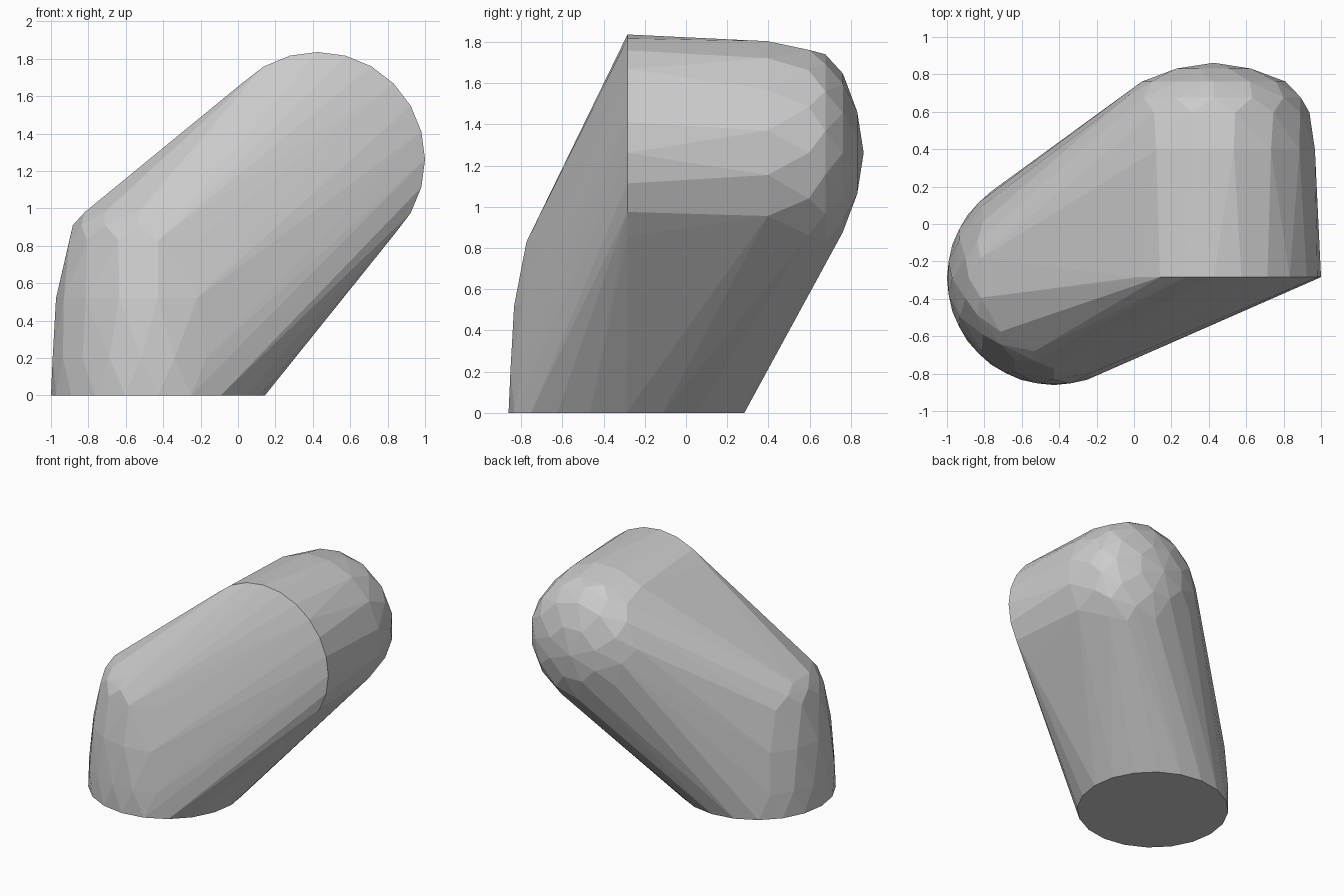
import bpy, bmesh
from math import cos, sin, tau
from mathutils import Vector

if "Cube" in bpy.data.objects:
    bpy.data.objects.remove(bpy.data.objects["Cube"])

bm = bmesh.new()


def dome(origin, axis, u, v, rings):
    """Add rings of points (height, radius, sides) along an axis."""
    for i, (h, r, n) in enumerate(rings):
        for k in range(n):
            a = tau * (k + 0.5 * (i % 2)) / n
            bm.verts.new(origin + axis * h + u * (r * cos(a)) + v * (r * sin(a)))


X, Y, Z = Vector((1, 0, 0)), Vector((0, 1, 0)), Vector((0, 0, 1))

# Upright blunt dome on the ground
dome(Vector((-0.428, -0.289, 0)), Z, X, Y, [
    (0, 0.572, 20), (0.2, 0.570, 20), (0.52, 0.545, 16),
    (0.83, 0.485, 14), (0.91, 0.455, 14), (0.98, 0.405, 12)])

# Raised dome lying down, pointing backwards
dome(Vector((0.426, -0.284, 1.262)), Y, X, Z, [
    (0, 0.574, 24), (0.68, 0.552, 16), (0.88, 0.512, 14), (0.96, 0.478, 14),
    (1.045, 0.385, 12), (1.115, 0.215, 8), (1.146, 0, 1)])

# Stretch one convex skin over both domes
hull = bmesh.ops.convex_hull(bm, input=bm.verts[:])
loose = {g for g in hull["geom_interior"] + hull["geom_unused"]
         if isinstance(g, bmesh.types.BMVert)}
bmesh.ops.delete(bm, geom=list(loose), context='VERTS')
bmesh.ops.dissolve_limit(bm, angle_limit=0.01, verts=bm.verts[:], edges=bm.edges[:])
bmesh.ops.recalc_face_normals(bm, faces=bm.faces[:])

mesh = bpy.data.meshes.new("rounded_hull")
bm.to_mesh(mesh)
bm.free()
bpy.context.collection.objects.link(bpy.data.objects.new("rounded_hull", mesh))
